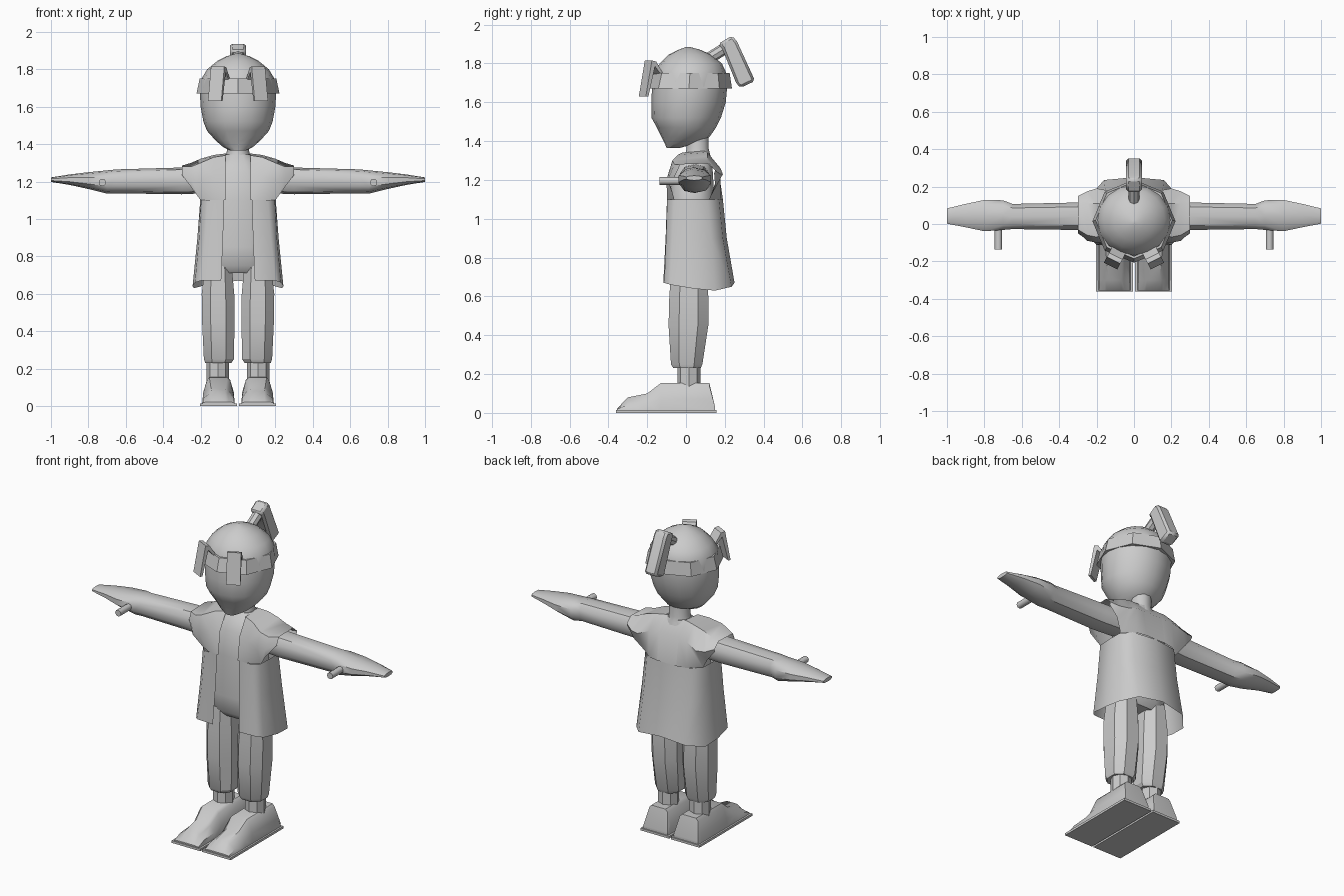
import bpy, bmesh, math
from mathutils import Vector

grey = bpy.data.materials.new("plain_grey")
grey.diffuse_color = (0.6, 0.6, 0.6, 1)


def finish(name, bm, mirror=False, angle=40, bevel=0):
    bmesh.ops.recalc_face_normals(bm, faces=bm.faces)
    me = bpy.data.meshes.new(name)
    bm.to_mesh(me)
    bm.free()
    ob = bpy.data.objects.new(name, me)
    bpy.context.collection.objects.link(ob)
    me.materials.append(grey)
    bpy.ops.object.select_all(action='DESELECT')
    ob.select_set(True)
    bpy.context.view_layer.objects.active = ob
    bpy.ops.object.shade_smooth_by_angle(angle=math.radians(angle))
    if bevel:
        b = ob.modifiers.new("bevel", 'BEVEL')
        b.width, b.segments = bevel, 1
    if mirror:
        ob.modifiers.new("mirror", 'MIRROR')
    return ob


def loft(name, rings, closed=True, caps=True, **kw):
    """Skin a list of point rings with quads."""
    bm = bmesh.new()
    rows = [[bm.verts.new(p) for p in r] for r in rings]
    n = len(rows[0])
    for a, b in zip(rows, rows[1:]):
        for i in range(n if closed else n - 1):
            j = (i + 1) % n
            bm.faces.new((a[i], a[j], b[j], b[i]))
    if closed and caps:
        bm.faces.new(rows[0])
        bm.faces.new(rows[-1])
    return finish(name, bm, **kw)


def oval(z, x0, x1, y0, y1, n=12, offset=0.0, power=1.0):
    """Horizontal ring inside a box; power below 1 makes it squarer."""
    def s(v):
        return math.copysign(abs(v) ** power, v)
    pts = []
    for i in range(n):
        a = 2 * math.pi * (i + offset) / n
        pts.append(((x0 + x1) / 2 + (x1 - x0) / 2 * s(math.cos(a)),
                    (y0 + y1) / 2 + (y1 - y0) / 2 * s(math.sin(a)), z))
    return pts


def rod(name, a, b, r, n=8, **kw):
    a, b = Vector(a), Vector(b)
    q = (b - a).to_track_quat('Z', 'Y')
    circle = [q @ Vector(p) for p in oval(0, -r, r, -r, r, n)]
    return loft(name, [[p + a for p in circle], [p + b for p in circle]], **kw)


# head and neck
loft("head", [oval(z, -w, w, f, b, 16) for z, w, f, b in [
    (1.365, 0.04, -0.10, -0.03), (1.385, 0.08, -0.108, 0.04), (1.42, 0.12, -0.125, 0.12),
    (1.47, 0.165, -0.15, 0.155), (1.52, 0.185, -0.178, 0.18), (1.60, 0.2, -0.177, 0.205),
    (1.68, 0.204, -0.176, 0.212), (1.75, 0.195, -0.165, 0.208), (1.80, 0.165, -0.135, 0.185),
    (1.845, 0.11, -0.09, 0.13), (1.87, 0.06, -0.04, 0.075), (1.885, 0.01, 0.0, 0.02)]])
loft("neck", [oval(z, -r, r, 0.06 - r, 0.06 + r, 10) for z, r in
              [(1.27, 0.09), (1.33, 0.068), (1.36, 0.06), (1.45, 0.06)]])

# headband: flared eight sided ring
loft("headband", [oval(z, -r, r, c - r, c + r, 8) for z, r, c in
                  [(1.75, 0.192, 0.02), (1.75, 0.205, 0.02), (1.67, 0.222, 0.015),
                   (1.67, 0.20, 0.015), (1.75, 0.192, 0.02)]], caps=False, angle=20)

# folded hair locks over the brow
az = math.radians(27)
out, side = Vector((math.sin(az), -math.cos(az), 0)), Vector((math.cos(az), math.sin(az), 0))
lock = [(0.17, 1.74), (0.215, 1.81), (0.24, 1.815), (0.275, 1.63), (0.26, 1.63),
        (0.222, 1.785), (0.185, 1.74)]
loft("hair_lock", [[out * r + side * s + Vector((0, 0.02, z)) for r, z in lock]
                   for s in (-0.04, 0.04)], mirror=True, angle=20)

# ponytail
rod("ponytail_tie", (0, 0.10, 1.815), (0, 0.22, 1.89), 0.03)
tail = [(0.165, 1.90), (0.237, 1.943), (0.262, 1.915), (0.356, 1.71),
        (0.282, 1.675), (0.262, 1.69), (0.185, 1.88)]
loft("ponytail", [[(x, y, z) for y, z in tail] for x in (-0.042, 0.042)], bevel=0.014, angle=30)

# body under the vest
loft("body", [oval(z, -w, w, f, b, 12, 0.5, 0.75) for z, w, f, b in [
    (0.71, 0.15, -0.05, 0.09), (0.75, 0.175, -0.085, 0.12), (0.85, 0.175, -0.09, 0.14),
    (1.10, 0.165, -0.088, 0.15), (1.25, 0.14, -0.068, 0.14), (1.31, 0.10, -0.03, 0.13),
    (1.345, 0.065, 0.0, 0.12)]])

# vest: open front skirt, from front edge around to the back middle
skirt = [
    [(0.074, -0.098, 1.10), (0.16, -0.097, 1.10), (0.197, -0.06, 1.10), (0.202, 0.03, 1.10),
     (0.20, 0.11, 1.10), (0.15, 0.17, 1.10), (0, 0.19, 1.10)],
    [(0.08, -0.105, 0.90), (0.175, -0.103, 0.90), (0.208, -0.07, 0.90), (0.217, 0.03, 0.90),
     (0.21, 0.13, 0.90), (0.155, 0.19, 0.90), (0, 0.21, 0.90)],
    [(0.09, -0.117, 0.67), (0.20, -0.112, 0.67), (0.23, -0.08, 0.66), (0.243, 0.04, 0.64),
     (0.235, 0.15, 0.63), (0.16, 0.235, 0.65), (0, 0.25, 0.67)]]
loft("vest_skirt", skirt, closed=False, mirror=True, angle=60)

# vest shoulders: arch sections from collar to sleeve end
yoke = [(0.066, [(-0.098, 1.10), (-0.08, 1.24), (-0.02, 1.34), (0.10, 1.35), (0.165, 1.27), (0.19, 1.10)]),
        (0.13, [(-0.098, 1.10), (-0.092, 1.23), (-0.04, 1.33), (0.11, 1.342), (0.178, 1.26), (0.178, 1.10)]),
        (0.20, [(-0.06, 1.10), (-0.10, 1.20), (-0.07, 1.30), (0.11, 1.322), (0.19, 1.23), (0.12, 1.10)]),
        (0.25, [(-0.085, 1.17), (-0.09, 1.21), (-0.06, 1.28), (0.11, 1.30), (0.175, 1.23), (0.15, 1.17)]),
        (0.30, [(-0.05, 1.235), (-0.045, 1.245), (-0.03, 1.28), (0.11, 1.285), (0.15, 1.25), (0.145, 1.235)])]
loft("vest_shoulder", [[(x, y, z) for y, z in sec] for x, sec in yoke],
     closed=False, mirror=True, angle=50)
# back panel between the shoulders
loft("vest_back", [[(x, y, z) for y, z in yoke[0][1][3:]] for x in (-0.066, 0.066)],
     closed=False, angle=50)

# arm with flat pointed hand
arm = [(0.12, -0.03, 0.12, 1.14, 1.28), (0.30, -0.035, 0.118, 1.132, 1.275),
       (0.65, -0.03, 0.11, 1.137, 1.265), (0.70, -0.035, 0.13, 1.135, 1.26),
       (0.80, -0.042, 0.132, 1.16, 1.25), (0.90, -0.02, 0.11, 1.182, 1.238),
       (1.0, -0.0, 0.085, 1.198, 1.222)]
loft("arm", [[(x, y, z) for y, z, _ in oval(0, y0, y1, z0, z1, 10, 0.5, 0.8)]
             for x, y0, y1, z0, z1 in arm], mirror=True)
rod("thumb", (0.725, 0.0, 1.195), (0.725, -0.137, 1.195), 0.02, mirror=True, angle=50)

# trousers and ankles
loft("trouser_leg", [oval(z, x0, x1, f, b, 8, 0.5, 0.85) for z, x0, x1, f, b in [
    (0.23, 0.03, 0.18, -0.07, 0.08), (0.25, 0.017, 0.188, -0.083, 0.09),
    (0.45, 0.012, 0.198, -0.097, 0.122), (0.60, 0.014, 0.2, -0.093, 0.122),
    (0.76, 0.03, 0.18, -0.08, 0.11)]], mirror=True, angle=30)
rod("ankle", (0.108, 0.015, 0.13), (0.108, 0.015, 0.25), 0.06, mirror=True, angle=30)

# shoe: sections from toe to heel, narrower at the top
shoe = [(-0.355, 0.022, 0.03), (-0.30, 0.08, 0.035), (-0.20, 0.10, 0.03),
        (-0.13, 0.153, 0.022), (0.12, 0.155, 0.022), (0.15, 0.03, 0.0)]
loft("shoe", [[(0.018, y, 0.01), (0.022, y, 0.01 + h * 0.4), (0.02 + t, y, h - 0.015 * (h > 0.05)),
               (0.035 + t, y, h), (0.175 - t, y, h), (0.188 - t, y, h - 0.015 * (h > 0.05)),
               (0.186, y, 0.01 + h * 0.4), (0.192, y, 0.01)] for y, h, t in shoe], mirror=True)
# sole
loft("sole", [[(x, y, z) for x, y in ((0.006, -0.36), (0.202, -0.36), (0.202, 0.157), (0.006, 0.157))]
              for z in (0, 0.014)], mirror=True, angle=20)
